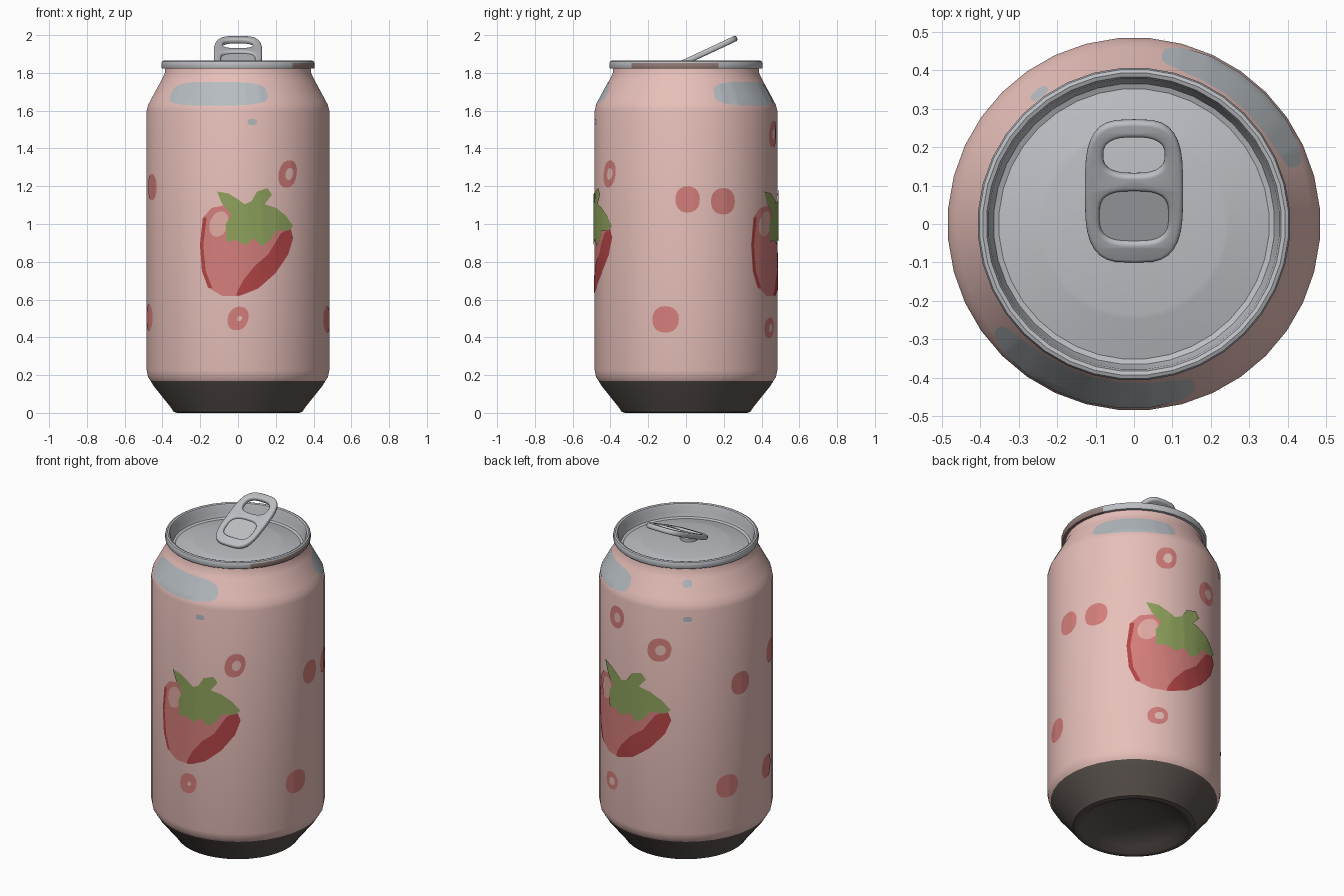
import bpy, bmesh, math
from mathutils import Vector

if "Cube" in bpy.data.objects:
    bpy.data.objects.remove(bpy.data.objects["Cube"])

SIDES = 36
STEP = 360 / SIDES


def material(name, r, g, b):
    lin = [((c / 255 + 0.055) / 1.055) ** 2.4 for c in (r, g, b)]
    m = bpy.data.materials.new(name)
    m.diffuse_color = (*lin, 1)
    m.use_nodes = True
    m.node_tree.nodes["Principled BSDF"].inputs["Base Color"].default_value = m.diffuse_color
    return m


pink = material("pink", 232, 192, 186)
charcoal = material("charcoal", 90, 82, 78)
metal = material("metal", 188, 190, 195)
bare = material("blue_grey", 182, 188, 193)
red = material("soft_red", 212, 126, 123)
dark_red = material("dark_red", 178, 68, 70)
green = material("leaf_green", 142, 162, 92)
pale = material("pale_pink", 226, 172, 164)
brown = material("brown_grey", 150, 126, 120)


def finish(name, bm, mats, angle=35):
    me = bpy.data.meshes.new(name)
    bm.to_mesh(me)
    bm.free()
    ob = bpy.data.objects.new(name, me)
    bpy.context.collection.objects.link(ob)
    for m in mats:
        me.materials.append(m)
    bpy.ops.object.select_all(action='DESELECT')
    ob.select_set(True)
    bpy.context.view_layer.objects.active = ob
    bpy.ops.object.shade_smooth_by_angle(angle=math.radians(angle))
    return ob


def polar(r, deg, z):
    a = math.radians(deg)       # 0 = front, 90 = right side
    return Vector((r * math.sin(a), -r * math.cos(a), z))


def lathe(name, profile, mats, rule):
    bm = bmesh.new()
    rings = [[bm.verts.new(polar(r, STEP * (k + 0.5), z)) for k in range(SIDES)]
             for r, z in profile]
    for a, b in zip(rings, rings[1:]):
        for k in range(SIDES):
            n = (k + 1) % SIDES
            bm.faces.new((a[k], a[n], b[n], b[k]))
    bmesh.ops.remove_doubles(bm, verts=bm.verts, dist=0.0005)
    for f in bm.faces:
        f.material_index = rule(f.calc_center_median())
    return finish(name, bm, mats)


# Can body: domed base, dark foot, straight wall and tapered neck
wall = [(0.465, 0.17), (0.478, 0.19), (0.485, 0.225), (0.485, 1.60), (0.478, 1.63),
        (0.462, 1.66), (0.405, 1.765), (0.39, 1.795), (0.386, 1.825)]
foot = [(0, 0.08), (0.15, 0.07), (0.27, 0.035), (0.305, 0.005), (0.325, 0),
        (0.342, 0.006), (0.358, 0.03), (0.45, 0.145)]
lathe("can_body", foot + wall, [pink, charcoal], lambda c: 1 if c.z < 0.17 else 0)

# Rolled rim and recessed lid with a raised centre
lid = [(0.386, 1.822), (0.403, 1.822), (0.407, 1.83), (0.407, 1.852), (0.403, 1.861),
       (0.394, 1.865), (0.384, 1.861), (0.379, 1.85), (0.374, 1.81), (0.366, 1.788),
       (0.352, 1.782), (0.25, 1.808), (0.235, 1.811), (0, 1.812)]


def rim_rule(c):
    deg = math.degrees(math.atan2(c.x, -c.y))
    return 1 if c.xy.length > 0.39 and c.z < 1.855 and 45 < deg < 118 else 0


lathe("lid", lid, [metal, brown], rim_rule)


# Painted plates: flat outlines in (degrees, height), wrapped round the wall
def surface(deg, z, lift):
    r = wall[-1][0]
    for (r0, z0), (r1, z1) in zip(wall, wall[1:]):
        if z0 <= z <= z1:
            r = r0 + (r1 - r0) * (z - z0) / (z1 - z0)
            break
    off = deg - STEP * round(deg / STEP)
    flat = math.cos(math.radians(STEP / 2)) / math.cos(math.radians(off))
    return polar(r * flat + lift, deg, z)


def plate(name, outline, mat, lift=0.002):
    bm = bmesh.new()
    f = bm.faces.new([bm.verts.new((x, z, 0)) for x, z in outline])
    f.normal_update()
    if f.normal.z < 0:
        f.normal_flip()
    bmesh.ops.triangulate(bm, faces=bm.faces[:])
    xs = [p[0] for p in outline]
    cuts = [((STEP * (k + 0.5), 0, 0), (1, 0, 0))
            for k in range(int(min(xs) // STEP) - 1, int(max(xs) // STEP) + 2)]
    cuts += [((0, z, 0), (0, 1, 0)) for _, z in wall]
    for co, no in cuts:
        bmesh.ops.bisect_plane(bm, geom=bm.verts[:] + bm.edges[:] + bm.faces[:],
                               plane_co=co, plane_no=no, dist=1e-5)
    for v in bm.verts:
        v.co = surface(v.co.x, v.co.y, lift)
    return finish(name, bm, [mat])


def oval(deg, z, w, h, power=1.0, n=20, tilt=0.0):
    pts = []
    for i in range(n):
        t = 2 * math.pi * i / n
        c, s = math.cos(t), math.sin(t)
        x = w / 2 * math.copysign(abs(c) ** power, c)
        y = h / 2 * math.copysign(abs(s) ** power, s)
        pts.append((deg + math.degrees((x + tilt * y) / 0.485), z + y))
    return pts


# Strawberries, outlined as seen from the front
berry = [(-.185, 1.034), (-.2, .89), (-.19, .75), (-.158, .663), (-.084, .62), (.01, .62),
         (.105, .658), (.195, .737), (.264, .838), (.29, .928), (.265, .99), (.06, 1.07),
         (-.08, 1.098), (-.14, 1.085)]
shade = [(-.01, .621), (.01, .62), (.105, .658), (.195, .737), (.264, .838), (.29, .928),
         (.275, .98), (.225, .95), (.195, .90), (.16, .84), (.09, .78), (.03, .705), (0, .65)]
edge = [(-.185, 1.034), (-.2, .89), (-.19, .75), (-.158, .663), (-.135, .66), (-.17, .75),
        (-.183, .89), (-.165, 1.035)]
leaf = [(-.11, 1.172), (-.05, 1.162), (0, 1.13), (.035, 1.105), (.07, 1.12), (.1, 1.172),
        (.155, 1.19), (.178, 1.155), (.14, 1.105), (.2, 1.085), (.25, 1.045), (.288, .99),
        (.265, .965), (.2, .965), (.17, .915), (.125, .882), (.085, .925), (.04, .887),
        (-.01, .915), (-.06, .905), (-.065, 1.0), (-.035, 1.05), (-.085, 1.11)]


def wrap(outline, centre, stretch):
    return [(centre + stretch * (math.degrees(math.asin(x / 0.485)) - 6), z)
            for x, z in outline]


shine = [(-.1 + .05 * math.cos(t * math.pi / 8) + .012 * math.sin(t * math.pi / 8),
          1.0 + .068 * math.sin(t * math.pi / 8)) for t in range(16)]
for side, centre, stretch in (("front", 6, 1.0), ("back", 170, 1.15)):
    for part, outline, mat, lift in (("berry", berry, red, .002), ("berry_shade", shade, dark_red, .004),
                                     ("berry_edge", edge, dark_red, .004),
                                     ("berry_shine", shine, pale, .004), ("leaf", leaf, green, .006)):
        plate(f"{side}_{part}", wrap(outline, centre, stretch), mat, lift)

# Scattered seeds: (degrees, height, width, tall, has a pink middle)
seeds = [(91, 1.13, .13, .14, 0), (114, 1.12, .14, .14, 0), (77, .495, .145, .14, 0),
         (243.5, .497, .14, .14, 0), (283.5, .505, .13, .14, 0), (254, 1.11, .13, .14, 0),
         (290, 1.195, .13, .14, 0), (33, 1.265, .115, .145, 1), (0, .5, .11, .125, 2),
         (156, .45, .12, .11, 1), (162, 1.475, .125, .14, 1), (197, 1.35, .14, .145, 1)]
for i, (deg, z, w, h, ring) in enumerate(seeds):
    plate(f"seed_{i + 1}", oval(deg, z, w, h, 0.9, tilt=0.15 if ring else 0), red)
    if ring:
        s = 0.45 / ring
        plate(f"seed_middle_{i + 1}", oval(deg + 1, z, w * s, h * s, 1, 12, 0.15), pink, .004)

# Bare patches on the neck and small flecks below them
for i, (deg, z, w, h) in enumerate([(-16, 1.69, .62, .125), (140, 1.69, .52, .125),
                                    (216, 1.74, .06, .04), (216, 1.55, .05, .03),
                                    (9, 1.54, .05, .03)]):
    plate(f"bare_patch_{i + 1}", oval(deg, z, w, h, 0.6, 28), bare)


# Pull tab: rounded plate with a finger hole and a recessed panel
def tab_outline(y, w, h, power, n=32):
    return [(x * math.pi / 180 * 0.485, yy) for x, yy in oval(0, y, w, h, power, n)]


cu = bpy.data.curves.new("tab_curve", 'CURVE')
cu.dimensions = '2D'
cu.fill_mode = 'BOTH'
cu.extrude = 0.004
cu.bevel_depth = 0.011
cu.bevel_resolution = 2
cu.offset = -0.011
for args in ((0, .256, .406, .6), (.103, .16, .108, .75), (-.07, .18, .145, .65)):
    pts = tab_outline(*args)
    sp = cu.splines.new('POLY')
    sp.points.add(len(pts) - 1)
    for p, (x, y) in zip(sp.points, pts):
        p.co = (x, y, 0, 1)
    sp.use_cyclic_u = True
helper = bpy.data.objects.new("tab_helper", cu)
bpy.context.collection.objects.link(helper)
bpy.context.view_layer.update()
mesh = bpy.data.meshes.new_from_object(helper.evaluated_get(bpy.context.evaluated_depsgraph_get()))
bpy.data.objects.remove(helper)
bm = bmesh.new()
bm.from_mesh(mesh)
bmesh.ops.remove_doubles(bm, verts=bm.verts, dist=0.0002)
tab = finish("pull_tab", bm, [metal], 40)

bm = bmesh.new()
f = bm.faces.new([bm.verts.new((x, y, -0.006)) for x, y in tab_outline(-.07, .19, .155, .65)])
top = bmesh.ops.extrude_face_region(bm, geom=[f])["geom"]
bmesh.ops.translate(bm, verts=[g for g in top if isinstance(g, bmesh.types.BMVert)], vec=(0, 0, .008))
bmesh.ops.recalc_face_normals(bm, faces=bm.faces)
panel = finish("tab_panel", bm, [metal])
for ob in (tab, panel):
    ob.location = (0, 0.086, 1.9)
    ob.rotation_euler = (math.radians(25), 0, 0)

# Rivet holding the tab to the lid
lathe_rivet = lathe("rivet", [(0.05, 1.80), (0.05, 1.83), (0.04, 1.838), (0, 1.838)],
                    [metal], lambda c: 0)
lathe_rivet.location = (0, -0.03, 0)
